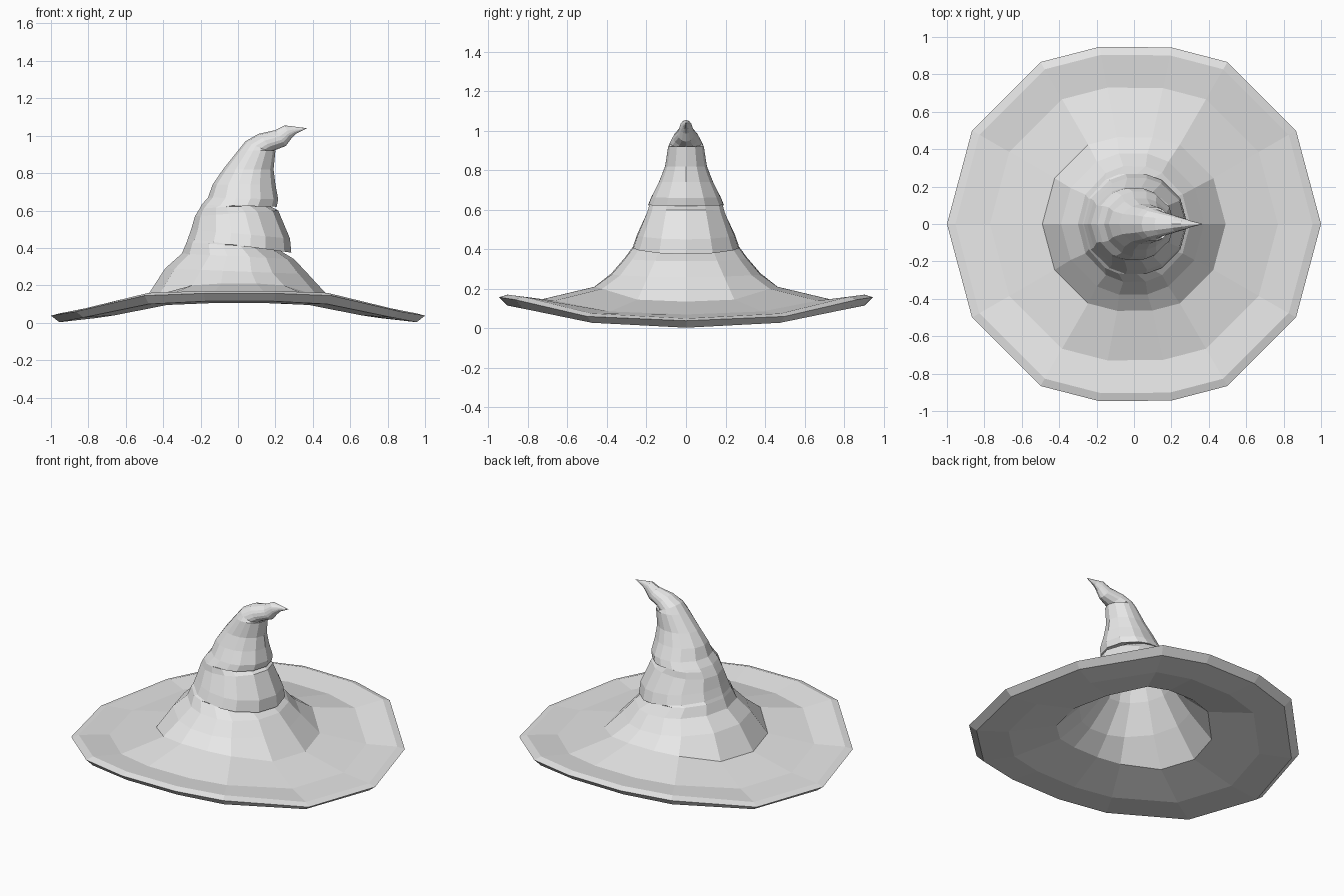
import bpy, bmesh, math

cube = bpy.data.objects.get("Cube")
if cube:
    bpy.data.objects.remove(cube, do_unlink=True)

felt = bpy.data.materials.new("grey_felt")
felt.use_nodes = True
COLOUR = (0.8, 0.8, 0.8, 1)
felt.diffuse_color = COLOUR
felt.node_tree.nodes["Principled BSDF"].inputs["Base Color"].default_value = COLOUR

# Fourteen uneven directions: wide facets at the sides, narrower ones front and back
HALF = [0, 30, 60, 78, 101, 120, 150]
ANGLES = [math.radians(a) for a in HALF + [180] + [360 - a for a in HALF[:0:-1]]]
STEP = [0, 1, 2, 3, 3, 2, 1]          # height key for each direction
KEYS = STEP + [0] + STEP[:0:-1]


def brim_ring(radius, heights):
    """Ring with flattened front and back whose height follows the saddle bend."""
    ring = []
    for a, k in zip(ANGLES, KEYS):
        r = radius * (0.965 if k == 3 else 1)
        ring.append((r * math.cos(a), r * math.sin(a), heights[k]))
    return ring


def crown_ring(left, right, depth):
    """Tilted ellipse running from a left point to a right point (x, z)."""
    ring = []
    for a in ANGLES:
        t = (1 + math.cos(a)) / 2
        ring.append((left[0] + t * (right[0] - left[0]), depth * math.sin(a),
                     left[1] + t * (right[1] - left[1])))
    return ring


def loft(name, rings, tip=None):
    """Skin consecutive rings, optionally closing the last one to a point."""
    bm = bmesh.new()
    loops = [[bm.verts.new(p) for p in ring] for ring in rings]
    n = len(ANGLES)
    for low, high in zip(loops, loops[1:]):
        for i in range(n):
            j = (i + 1) % n
            bm.faces.new((low[i], low[j], high[j], high[i]))
    if tip:
        end = bm.verts.new(tip)
        for i in range(n):
            bm.faces.new((loops[-1][i], loops[-1][(i + 1) % n], end))
    mesh = bpy.data.meshes.new(name)
    bm.to_mesh(mesh)
    bm.free()
    mesh.materials.append(felt)
    obj = bpy.data.objects.new(name, mesh)
    bpy.context.collection.objects.link(obj)
    return obj


# Brim: underside, bevelled rim and top surface
base = brim_ring(0.49, [0.135, 0.145, 0.2, 0.21])
base_under = brim_ring(0.47, [0.1, 0.11, 0.16, 0.17])
loft("brim", [
    base_under,
    brim_ring(0.76, [0.025, 0.04, 0.095, 0.105]),
    brim_ring(0.955, [0.003, 0.028, 0.1, 0.115]),
    brim_ring(1.0, [0.038, 0.06, 0.145, 0.157]),
    brim_ring(0.955, [0.05, 0.075, 0.16, 0.17]),
    brim_ring(0.77, [0.07, 0.085, 0.14, 0.147]),
    base,
])

# Crown: slumped cone with two folds on the left and a bent tip
crown = [
    ((-0.39, 0.29), (0.375, 0.26), 0.385),
    ((-0.30, 0.37), (0.30, 0.34), 0.315),
    ((-0.275, 0.43), (0.20, 0.40), 0.27),      # under the lower fold
    ((-0.268, 0.45), (0.285, 0.375), 0.272),   # lower fold lip
    ((-0.25, 0.50), (0.278, 0.45), 0.25),
    ((-0.23, 0.57), (0.215, 0.60), 0.20),
    ((-0.205, 0.61), (0.15, 0.635), 0.19),     # under the upper fold
    ((-0.195, 0.63), (0.207, 0.62), 0.195),    # upper fold lip
    ((-0.16, 0.67), (0.215, 0.66), 0.178),
    ((-0.135, 0.74), (0.20, 0.74), 0.14),
    ((-0.08, 0.82), (0.19, 0.82), 0.108),
    ((0.0, 0.92), (0.20, 0.92), 0.092),
    ((0.04, 0.97), (0.175, 0.91), 0.08),
    ((0.11, 1.01), (0.19, 0.92), 0.065),
    ((0.20, 1.03), (0.255, 0.945), 0.042),
    ((0.25, 1.055), (0.285, 0.985), 0.03),
    ((0.29, 1.05), (0.31, 1.01), 0.018),
]
loft("crown", [base] + [crown_ring(*c) for c in crown], (0.37, 0, 1.04))

# Lining: plain hollow inside the crown
lining = [
    ((-0.34, 0.28), (0.33, 0.25), 0.34),
    ((-0.23, 0.45), (0.17, 0.43), 0.22),
    ((-0.13, 0.65), (0.12, 0.65), 0.13),
    ((-0.03, 0.82), (0.13, 0.82), 0.07),
]
inside = loft("lining", [base_under] + [crown_ring(*c) for c in lining], (0.1, 0, 0.92))
inside.data.flip_normals()
